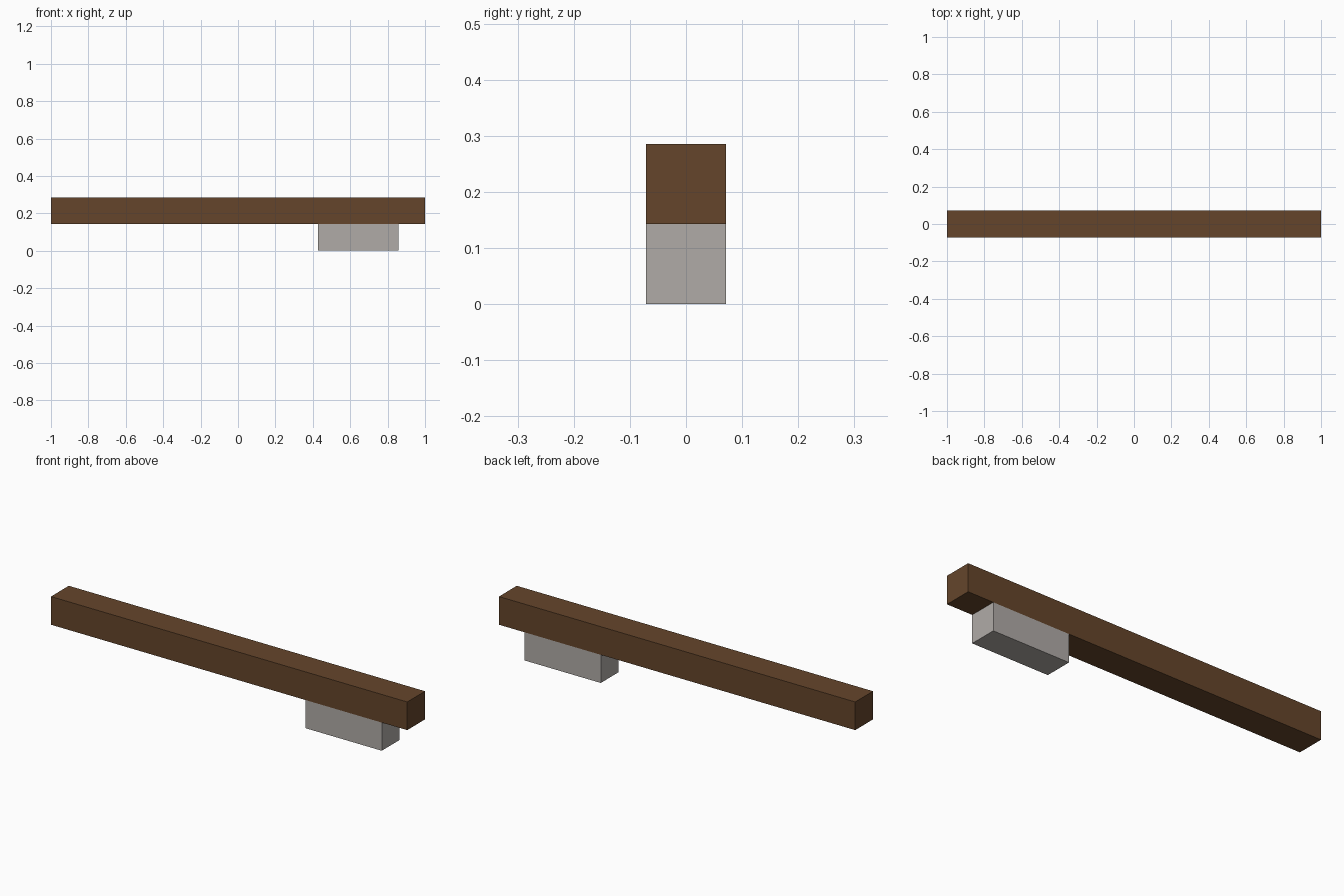
import bpy

cube = bpy.data.objects.get("Cube")
if cube:
    bpy.data.objects.remove(cube, do_unlink=True)

U = 1 / 7  # thickness of both bars


def material(name, rgb):
    mat = bpy.data.materials.new(name)
    mat.use_nodes = True
    color = (*rgb, 1.0)
    mat.diffuse_color = color
    mat.node_tree.nodes["Principled BSDF"].inputs["Base Color"].default_value = color
    return mat


def box(name, x0, x1, z0, z1, mat):
    bpy.ops.mesh.primitive_cube_add(size=1, location=((x0 + x1) / 2, 0, (z0 + z1) / 2))
    obj = bpy.context.object
    obj.name = name
    obj.scale = (x1 - x0, U, z1 - z0)
    bpy.ops.object.transform_apply(location=False, rotation=False, scale=True)
    obj.data.materials.append(mat)
    return obj


brown = material("brown wood", (0.130, 0.060, 0.024))
grey = material("warm grey", (0.434, 0.407, 0.386))

# Long square beam resting on a short block near its left end
box("beam", -1, 1, U, 2 * U, brown)
box("support_block", 3 * U, 6 * U, 0, U, grey)
